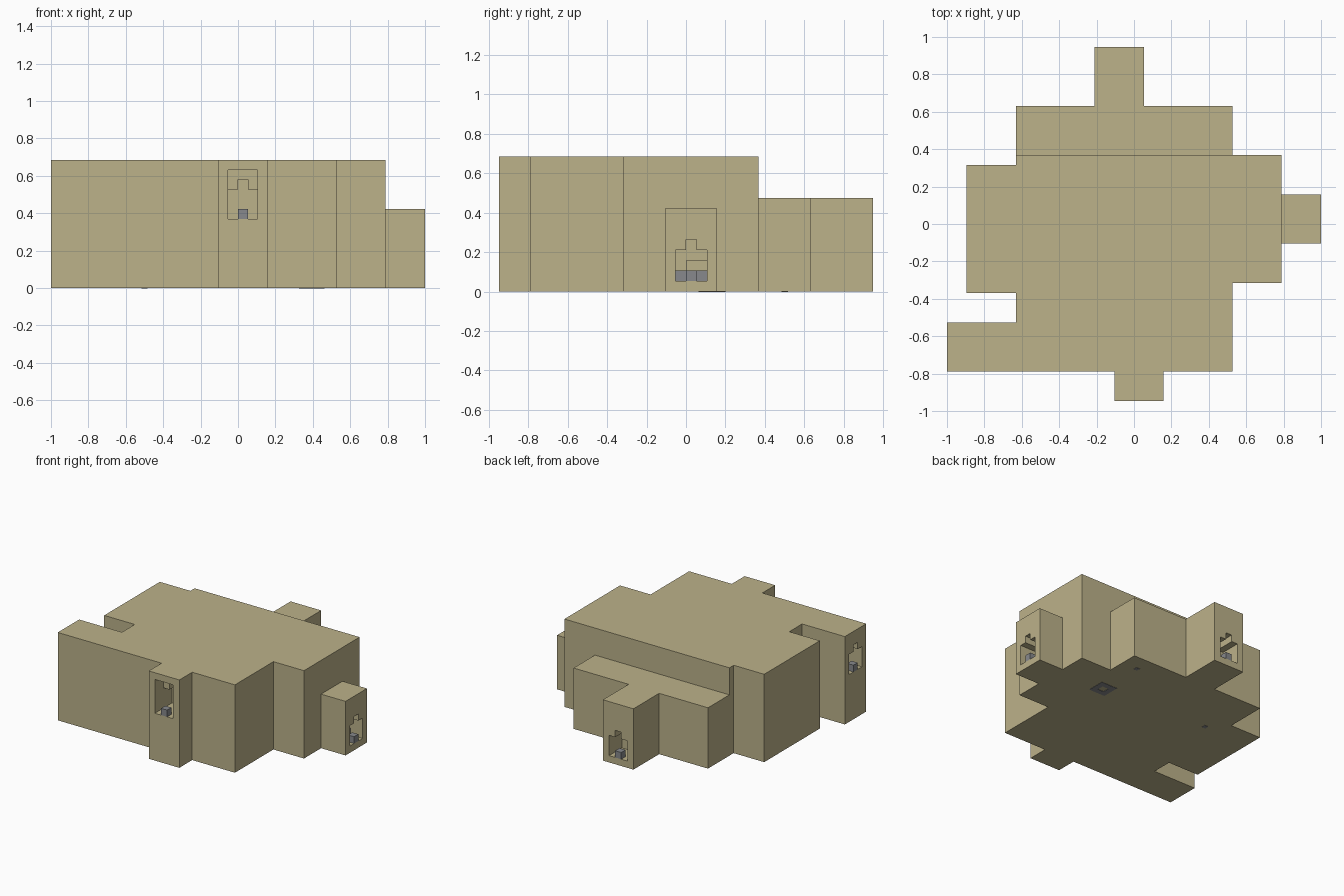
import bpy, bmesh
from math import radians
from mathutils import Matrix, Vector

U = 1 / 19  # one block of the building grid

cube = bpy.data.objects.get("Cube")
if cube:
    bpy.data.objects.remove(cube, do_unlink=True)


def material(name, rgb):
    mat = bpy.data.materials.new(name)
    mat.use_nodes = True
    mat.diffuse_color = (*rgb, 1)
    mat.node_tree.nodes["Principled BSDF"].inputs["Base Color"].default_value = (*rgb, 1)
    return mat


SAND = material("sand", (0.503, 0.445, 0.254))
GREY = material("stone grey", (0.242, 0.25, 0.262))


def prism(name, outline, low, high, mat, matrix=Matrix()):
    """Extrude a flat outline from low to high, in grid units."""
    bm = bmesh.new()
    face = bm.faces.new([bm.verts.new((x, y, low)) for x, y in outline])
    grown = bmesh.ops.extrude_face_region(bm, geom=[face])["geom"]
    top = [v for v in grown if isinstance(v, bmesh.types.BMVert)]
    bmesh.ops.translate(bm, verts=top, vec=(0, 0, high - low))
    bm.transform(Matrix.Scale(U, 4) @ matrix)
    bmesh.ops.recalc_face_normals(bm, faces=bm.faces)
    mesh = bpy.data.meshes.new(name)
    bm.to_mesh(mesh)
    bm.free()
    mesh.materials.append(mat)
    obj = bpy.data.objects.new(name, mesh)
    bpy.context.collection.objects.link(obj)
    return obj


def rect(x0, x1, y0, y1):
    return [(x0, y0), (x1, y0), (x1, y1), (x0, y1)]


def cut(target, cutter):
    cutter.hide_render = True
    mod = target.modifiers.new("opening", "BOOLEAN")
    mod.operation, mod.solver, mod.object = "DIFFERENCE", "EXACT", cutter
    bpy.context.view_layer.objects.active = target
    bpy.ops.object.modifier_apply(modifier=mod.name)
    bpy.data.objects.remove(cutter, do_unlink=True)


# Main hall with the front porch and the right-hand wing
hall = prism("main_hall", [
    (-19, -15), (-2, -15), (-2, -18), (3, -18), (3, -15), (10, -15), (10, -6),
    (15, -6), (15, 7), (-12, 7), (-12, 6), (-17, 6), (-17, -7), (-12, -7),
    (-12, -10), (-19, -10)], 0, 13, SAND)

# Lower rear hall with its porch, and the left porch
rear = prism("rear_hall", [
    (-12, 7), (10, 7), (10, 12), (1, 12), (1, 18), (-4, 18), (-4, 12),
    (-12, 12)], 0, 9, SAND)
left = prism("left_porch", rect(15, 19, -2, 3), 0, 8, SAND)

# Stepped doorway outline: three blocks wide with a raised middle
DOOR = [(-1.5, 0), (1.5, 0), (1.5, 3), (0.5, 3), (0.5, 4), (-0.5, 4),
        (-0.5, 3), (-1.5, 3)]


def doorway(name, target, place, turn, lobby=False):
    """Cut a doorway into a porch; local depth runs inward from its face."""
    upright = Matrix(((1, 0, 0, 0), (0, 0, 1, 0), (0, 1, 0, 0), (0, 0, 0, 1)))
    frame = Matrix.Translation(Vector(place)) @ Matrix.Rotation(radians(turn), 4, "Z") @ upright
    if lobby:
        cut(target, prism("lobby_cutter", rect(-1.5, 1.5, 0, 5), -1, 2, SAND, frame))
    cut(target, prism("door_cutter", DOOR, -1, 4 if lobby else 3, SAND, frame))
    prism(name + "_step", rect(-0.5, 0.5, 0, 1), 0, 1, GREY, frame)
    return frame


doorway("front_door", hall, (0.5, -18, 7), 0, lobby=True)
doorway("right_door", hall, (-19, -12.5, 7), -90)
doorway("rear_door", rear, (-1.5, 18, 1), 180)
inside = doorway("left_door", left, (19, 0.5, 1), 90)

# Inner ledges behind the left door
prism("left_door_sill", rect(-1.5, 1.5, 0, 1), 2, 2.6, GREY, inside)
prism("left_door_ledge", rect(-0.5, 1.5, 1, 2), 2.5, 3, SAND, inside)

# Thin grey plates under the floor: a square ring and two small studs
RING = (7.5, 2.5)
for i in range(4):
    place = Matrix.Translation((*RING, 0)) @ Matrix.Rotation(radians(90 * i), 4, "Z")
    prism("floor_ring_side", rect(-1.3, 0.5, 0.5, 1.3), -0.04, 0.04, GREY, place)
for x, y in ((7.5, 9.5), (-9.5, 3.5)):
    prism("floor_stud", rect(x - 0.3, x + 0.3, y - 0.3, y + 0.3), -0.04, 0.04, GREY)
